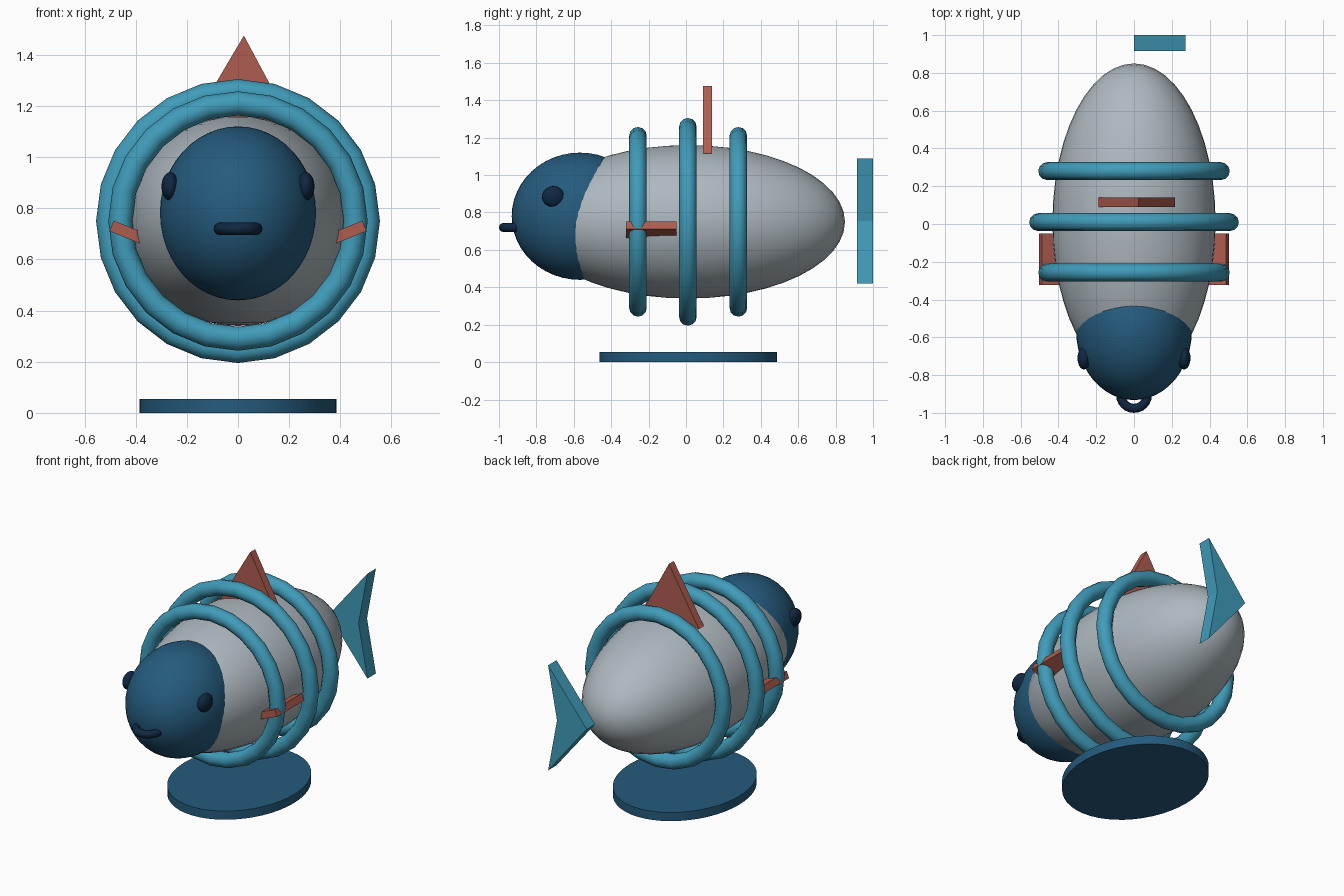
import bpy, bmesh, math
from mathutils import Vector

if "Cube" in bpy.data.objects:
    bpy.data.objects.remove(bpy.data.objects["Cube"])


def material(name, color):
    m = bpy.data.materials.new(name)
    m.diffuse_color = (*color, 1)
    m.use_nodes = True
    m.node_tree.nodes["Principled BSDF"].inputs["Base Color"].default_value = m.diffuse_color
    return m


GREY = material("body_grey", (0.42, 0.48, 0.52))
TEAL = material("ring_teal", (0.051, 0.33, 0.49))
NAVY = material("head_blue", (0.018, 0.104, 0.205))
DARK = material("eye_navy", (0.005, 0.02, 0.055))
CORAL = material("fin_coral", (0.43, 0.107, 0.078))


def finish(name, mat, smooth=True):
    ob = bpy.context.object
    ob.name = name
    ob.data.materials.append(mat)
    bpy.ops.object.transform_apply(location=False, rotation=True, scale=True)
    if smooth:
        bpy.ops.object.shade_smooth_by_angle(angle=math.radians(40))
    return ob


def ellipsoid(name, loc, radii, mat, seg=48, rings=24):
    bpy.ops.mesh.primitive_uv_sphere_add(segments=seg, ring_count=rings, location=loc)
    bpy.context.object.scale = radii
    return finish(name, mat)


def ring(name, loc, major, minor, mat, rot=(0, 0, 0), seg=24):
    bpy.ops.mesh.primitive_torus_add(location=loc, rotation=rot, major_radius=major,
                                     minor_radius=minor, major_segments=seg,
                                     minor_segments=12)
    return finish(name, mat)


def plate(name, outline, y0, y1, mat):
    """Extrude an x-z outline from y0 to y1."""
    bm = bmesh.new()
    face = bm.faces.new([bm.verts.new((x, y0, z)) for x, z in outline])
    ext = bmesh.ops.extrude_face_region(bm, geom=[face])
    verts = [v for v in ext["geom"] if isinstance(v, bmesh.types.BMVert)]
    bmesh.ops.translate(bm, verts=verts, vec=Vector((0, y1 - y0, 0)))
    bmesh.ops.recalc_face_normals(bm, faces=bm.faces)
    me = bpy.data.meshes.new(name)
    bm.to_mesh(me)
    bm.free()
    me.materials.append(mat)
    ob = bpy.data.objects.new(name, me)
    bpy.context.collection.objects.link(ob)
    return ob


# Body and head
ellipsoid("body", (0, 0.01, 0.75), (0.432, 0.84, 0.41), GREY)
ellipsoid("head", (0, -0.567, 0.78), (0.306, 0.365, 0.34), NAVY)

# Hoops around the body
for name, y, major in (("front_hoop", -0.257, 0.46),
                       ("middle_hoop", 0.01, 0.508),
                       ("rear_hoop", 0.28, 0.46)):
    ring(name, (0, y, 0.75), major, 0.047, TEAL, (math.pi / 2, 0, 0))

# Mouth ring, half sunk into the head
ring("mouth", (0, -0.905, 0.72), 0.071, 0.024, DARK)

# Eyes and tilted side fins
tilt = math.radians(22)
for side, s in (("left", -1), ("right", 1)):
    ellipsoid(side + "_eye", (s * 0.265, -0.71, 0.885), (0.034, 0.06, 0.056), DARK, 24, 12)
    along = Vector((math.cos(tilt), math.sin(tilt)))
    across = Vector((-along.y, along.x)) * 0.022
    outer = Vector((0.494, 0.731))
    inner = outer - along * 0.16
    pts = [outer + across, inner + across, inner - across, outer - across]
    plate(side + "_fin", [(s * p.x, p.y) for p in pts], -0.322, -0.05, CORAL)

# Top fin and chevron tail
plate("top_fin", [(-0.19, 1.115), (0.216, 1.115), (0.023, 1.475)], 0.09, 0.14, CORAL)
plate("tail", [(0, 0.755), (0.273, 0.42), (0.21, 0.755), (0.273, 1.09)], 0.915, 1.0, TEAL)

# Oval base
bpy.ops.mesh.primitive_cylinder_add(vertices=48, radius=1, depth=0.055,
                                    location=(0, 0.012, 0.0275))
bpy.context.object.scale = (0.385, 0.474, 1)
finish("base", NAVY)
